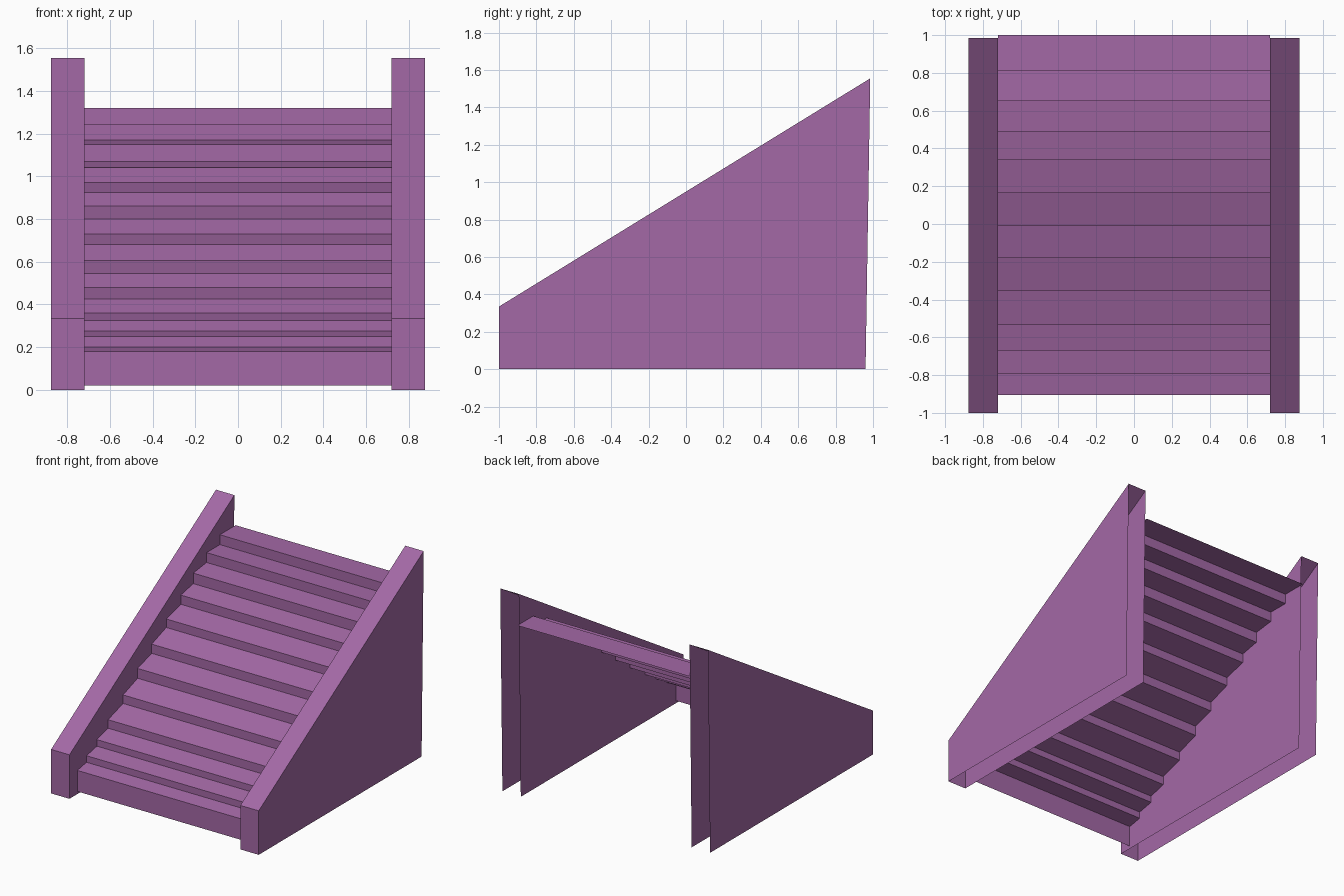
import bpy

cube = bpy.data.objects.get("Cube")
if cube:
    bpy.data.objects.remove(cube, do_unlink=True)

# Single flat colour
purple = bpy.data.materials.new("purple")
purple.use_nodes = True
colour = (0.37, 0.14, 0.38, 1)
purple.diffuse_color = colour
purple.node_tree.nodes["Principled BSDF"].inputs["Base Color"].default_value = colour


def sweep(name, path, x0, x1, strips, capped=False):
    """Stretch a (y, z) path from x0 to x1 as an open sheet, with optional side panels."""
    n = len(path)
    verts = [(x, y, z) for x in (x0, x1) for y, z in path]
    faces = [(i, n + i, n + i + 1, i + 1) for i in range(strips)]
    if capped:
        faces += [tuple(range(n)), tuple(reversed(range(n, 2 * n)))]
    mesh = bpy.data.meshes.new(name)
    mesh.from_pydata(verts, [], faces)
    mesh.materials.append(purple)
    obj = bpy.data.objects.new(name, mesh)
    bpy.context.collection.objects.link(obj)
    return obj


inner, outer = 0.72, 0.875

# Side walls: hollow shells, open at the back and underneath
wall = [(-1, 0), (-1, 0.335), (0.985, 1.555), (0.96, 0)]
sweep("left_wall", wall, inner, outer, 2, capped=True)
sweep("right_wall", wall, -outer, -inner, 2, capped=True)

# Steps: riser depth position, then tread height at its front and back
steps = [
    (-0.905, 0.18, 0.20), (-0.795, 0.25, 0.275), (-0.67, 0.325, 0.36),
    (-0.535, 0.425, 0.48), (-0.355, 0.545, 0.605), (-0.18, 0.68, 0.73),
    (-0.01, 0.80, 0.86), (0.165, 0.925, 0.97), (0.34, 1.04, 1.07),
    (0.49, 1.15, 1.17), (0.65, 1.245, 1.245), (0.81, 1.32, 1.32),
]
path = [(steps[0][0], 0.02)]
ends = [s[0] for s in steps[1:]] + [1.0]
for (y, front, back), end in zip(steps, ends):
    path += [(y, front), (end, back)]
sweep("stair_steps", path, -inner, inner, len(path) - 1)
